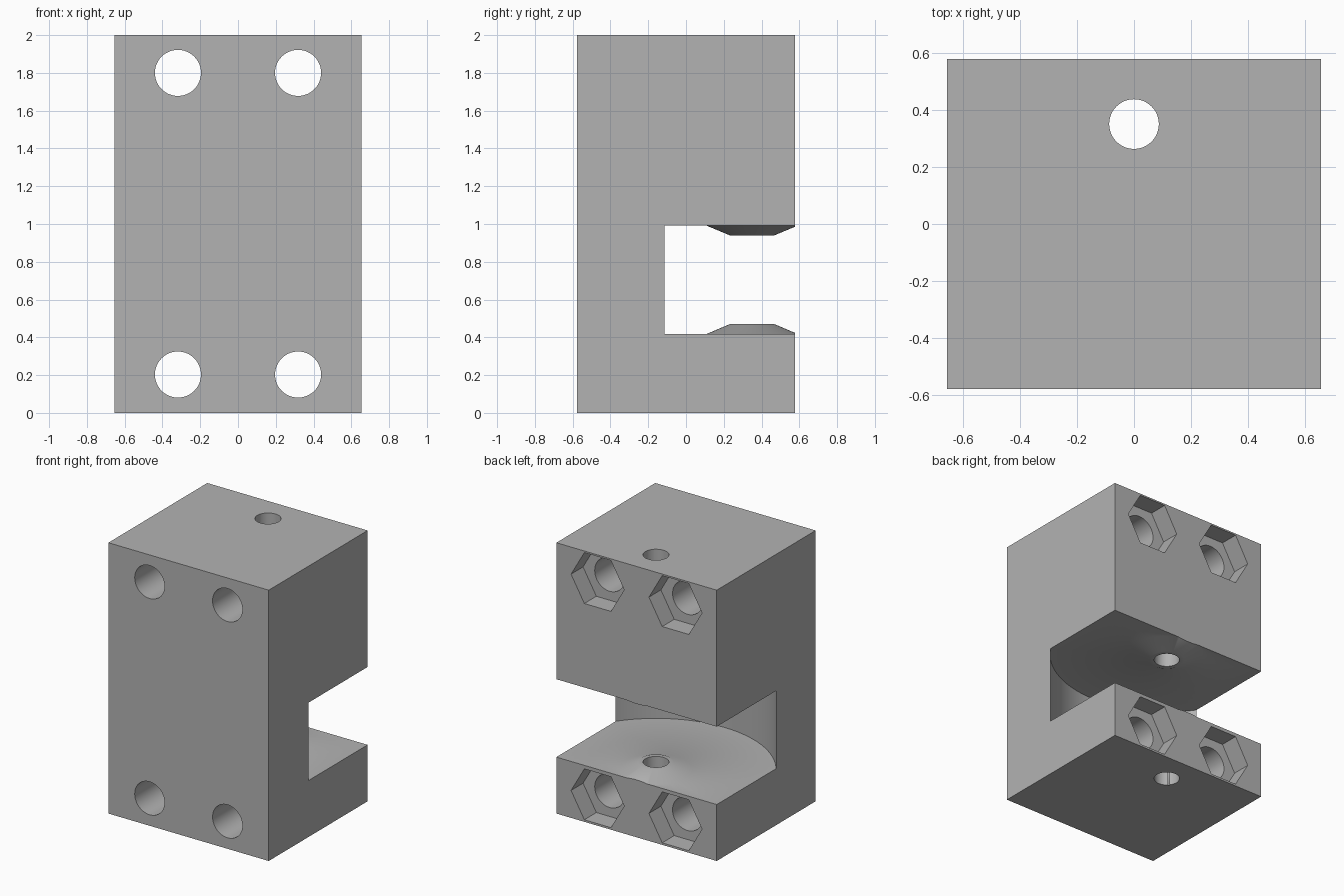
import bpy, bmesh, math
from mathutils import Matrix, Vector

if "Cube" in bpy.data.objects:
    bpy.data.objects.remove(bpy.data.objects["Cube"])

W, D, H = 1.31, 1.154, 2.0      # block size
AXLE_Y = 0.35                   # centre of slot and axle hole

grey = bpy.data.materials.new("grey")
grey.diffuse_color = (0.45, 0.45, 0.45, 1)
grey.use_nodes = True
grey.node_tree.nodes["Principled BSDF"].inputs["Base Color"].default_value = grey.diffuse_color


def new_object(name, bm):
    bmesh.ops.recalc_face_normals(bm, faces=bm.faces[:])
    mesh = bpy.data.meshes.new(name)
    bm.to_mesh(mesh)
    bm.free()
    ob = bpy.data.objects.new(name, mesh)
    bpy.context.collection.objects.link(ob)
    mesh.materials.append(grey)
    return ob


def prism(name, sides, radius, start, end):
    """Regular prism running from start to end, one corner along x."""
    start, end = Vector(start), Vector(end)
    bm = bmesh.new()
    bmesh.ops.create_cone(bm, cap_ends=True, segments=sides, radius1=radius,
                          radius2=radius, depth=(end - start).length)
    # corner on +x, then tip the axis along y when needed
    corner = max(bm.verts, key=lambda v: v.co.x).co
    bm.transform(Matrix.Rotation(-math.atan2(corner.y, corner.x), 4, 'Z'))
    if abs(end.y - start.y) > abs(end.z - start.z):
        bm.transform(Matrix.Rotation(math.pi / 2, 4, 'X'))
    bm.transform(Matrix.Translation((start + end) / 2))
    return new_object(name, bm)


def lathe(name, profile, steps):
    """Closed solid turned about a vertical axis at the axle."""
    bm = bmesh.new()
    verts = [bm.verts.new((r, 0, z)) for r, z in profile]
    edges = [bm.edges.new(p) for p in zip(verts, verts[1:])]
    bmesh.ops.spin(bm, geom=verts + edges, cent=(0, 0, 0), axis=(0, 0, 1),
                   angle=math.tau, steps=steps, use_merge=True)
    bmesh.ops.remove_doubles(bm, verts=bm.verts[:], dist=1e-5)
    bm.transform(Matrix.Translation((0, AXLE_Y, 0)))
    return new_object(name, bm)


# Main block
bm = bmesh.new()
bmesh.ops.create_cube(bm, size=1, matrix=Matrix.Translation((0, 0, H / 2))
                      @ Matrix.Diagonal((W, D, H, 1)))
block = new_object("wheel_bracket", bm)

# Round slot, leaving a shallow conical boss above and below
cutters = [lathe("wheel_slot", [
    (0, 0.47), (0.118, 0.47), (0.243, 0.417), (0.803, 0.417),
    (0.803, 0.992), (0.243, 0.992), (0.118, 0.94), (0, 0.94)], 96)]

# Vertical axle hole
cutters.append(prism("axle_hole", 48, 0.087, (0, AXLE_Y, -0.1), (0, AXLE_Y, H + 0.1)))

# Bolt holes with hexagonal nut pockets at the back
for x in (-0.318, 0.318):
    for z in (0.203, 1.8):
        cutters.append(prism("bolt_hole", 48, 0.122, (x, -0.8, z), (x, 0.8, z)))
        cutters.append(prism("nut_pocket", 6, 0.217, (x, D / 2 - 0.14, z), (x, 0.8, z)))

# Cut everything out of the block
bpy.context.view_layer.objects.active = block
block.select_set(True)
for c in cutters:
    mod = block.modifiers.new(c.name, 'BOOLEAN')
    mod.operation = 'DIFFERENCE'
    mod.solver = 'EXACT'
    mod.object = c
    bpy.ops.object.modifier_apply(modifier=mod.name)
    bpy.data.objects.remove(c)

bpy.ops.object.shade_smooth_by_angle(angle=math.radians(30))
